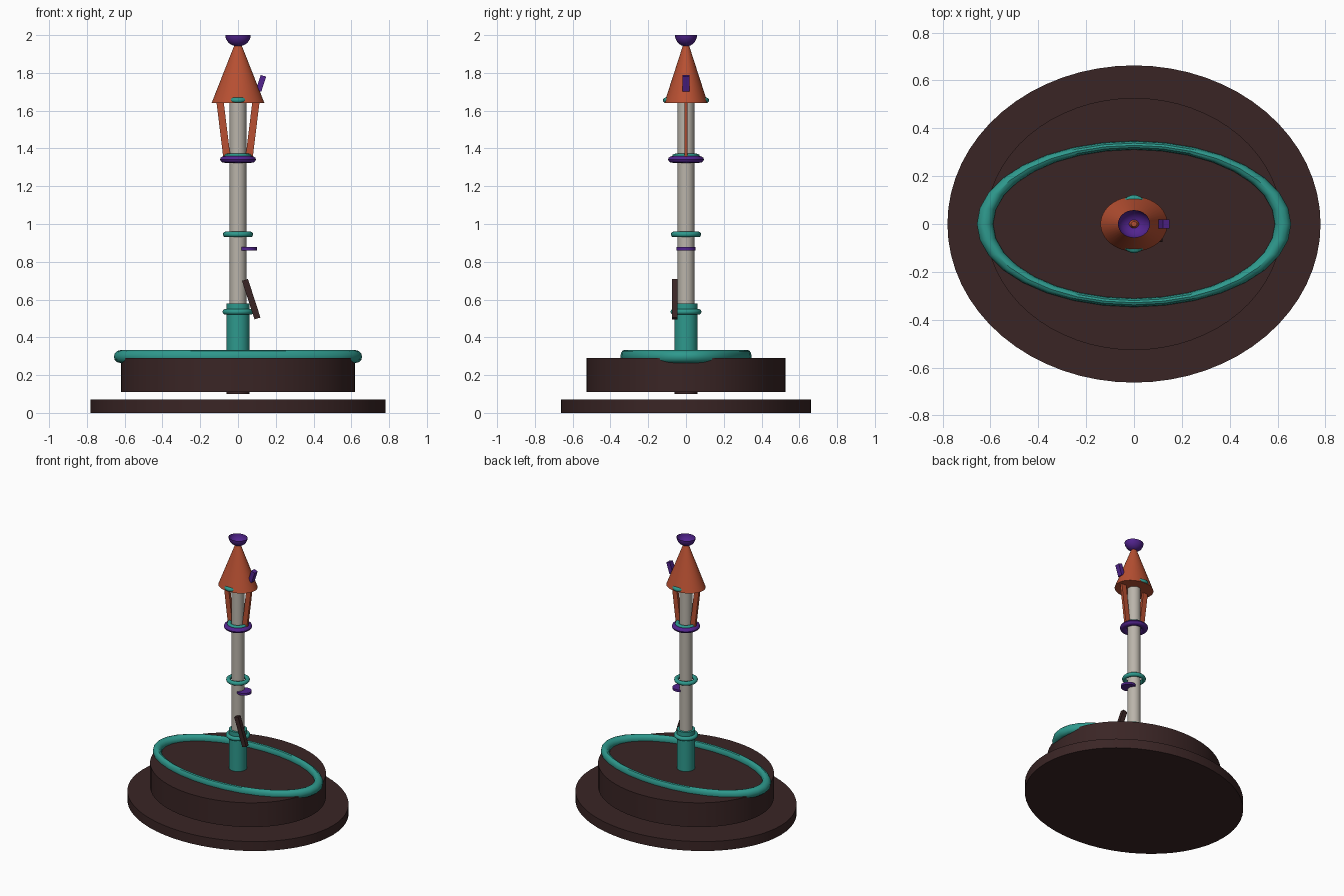
import bpy, bmesh, math

if "Cube" in bpy.data.objects:
    bpy.data.objects.remove(bpy.data.objects["Cube"])


def colour(name, r, g, b):
    m = bpy.data.materials.new(name)
    m.diffuse_color = [((c / 255 + 0.055) / 1.055) ** 2.4 for c in (r, g, b)] + [1]
    m.use_nodes = True
    m.node_tree.nodes["Principled BSDF"].inputs["Base Color"].default_value = m.diffuse_color
    return m


teal = colour("teal", 46, 153, 141)
orange = colour("burnt orange", 184, 80, 50)
purple = colour("purple", 82, 36, 142)
brown = colour("dark brown", 58, 37, 37)
stone = colour("warm grey", 186, 180, 170)


def finish(name, mat, smooth=True):
    o = bpy.context.object
    o.name = name
    o.data.materials.append(mat)
    bpy.ops.object.transform_apply(location=False, rotation=False, scale=True)
    if smooth:
        bpy.ops.object.shade_smooth_by_angle(angle=math.radians(35))
    return o


def frustum(name, mat, z0, z1, r0, r1=None, x=0, sy=1, n=48):
    bpy.ops.mesh.primitive_cone_add(vertices=n, radius1=r0, radius2=r0 if r1 is None else r1,
                                    depth=z1 - z0, location=(x, 0, (z0 + z1) / 2))
    bpy.context.object.scale.y = sy
    return finish(name, mat)


def ring(name, mat, z, outer_x, outer_y, tube, height=None):
    # torus stretched to an oval outline
    big = max(outer_x, outer_y)
    bpy.ops.mesh.primitive_torus_add(major_radius=big - tube, minor_radius=tube, location=(0, 0, z),
                                     major_segments=32, minor_segments=12)
    bpy.context.object.scale = (outer_x / big, outer_y / big, (height or 2 * tube) / (2 * tube))
    return finish(name, mat)


def bar(name, mat, centre, size, tilt):
    bpy.ops.mesh.primitive_cube_add(size=1, location=centre, rotation=(0, math.radians(tilt), 0))
    bpy.context.object.scale = size
    return finish(name, mat, False)


# oval base with floating drum
frustum("base_plate", brown, 0, 0.07, 0.78, sy=0.85, n=64)
frustum("base_drum", brown, 0.11, 0.29, 0.62, sy=0.85, n=64)
frustum("drum_foot", brown, 0.10, 0.13, 0.06)
ring("base_ring", teal, 0.298, 0.657, 0.347, 0.034)

# column and its collars
frustum("column_sleeve", teal, 0.28, 0.58, 0.061)
frustum("pole", stone, 0.30, 1.65, 0.044)
ring("sleeve_ring", teal, 0.535, 0.082, 0.082, 0.015)
ring("middle_ring", teal, 0.945, 0.08, 0.08, 0.015)
ring("upper_collar", purple, 1.342, 0.095, 0.095, 0.024, 0.036)
ring("upper_ring", teal, 1.36, 0.073, 0.073, 0.014, 0.024)

# side details
frustum("side_disc", purple, 0.861, 0.877, 0.05, x=0.05, n=24)
bar("leaning_plank", brown, (0.07, -0.06, 0.602), (0.033, 0.03, 0.215), -18)

# roof, its struts, rim ring and peg
for side, label in ((1, "right"), (-1, "left")):
    bar(label + "_strut", orange, (0.077 * side, 0, 1.50), (0.038, 0.018, 0.30), 7 * side)
frustum("roof_cone", orange, 1.64, 1.965, 0.14, 0.012, sy=0.82)
ring("roof_ring", teal, 1.655, 0.075, 0.122, 0.016, 0.03)
bar("roof_peg", purple, (0.122, 0, 1.745), (0.03, 0.036, 0.083), 18)

# open bowl finial: lower half of a sphere
bpy.ops.mesh.primitive_uv_sphere_add(segments=32, ring_count=16, radius=1, location=(0, 0, 2.0))
bowl = bpy.context.object
bm = bmesh.new()
bm.from_mesh(bowl.data)
bmesh.ops.delete(bm, geom=[v for v in bm.verts if v.co.z > 0.01], context='VERTS')
bm.to_mesh(bowl.data)
bm.free()
bowl.scale = (0.067, 0.058, 0.06)
finish("finial_bowl", purple)
